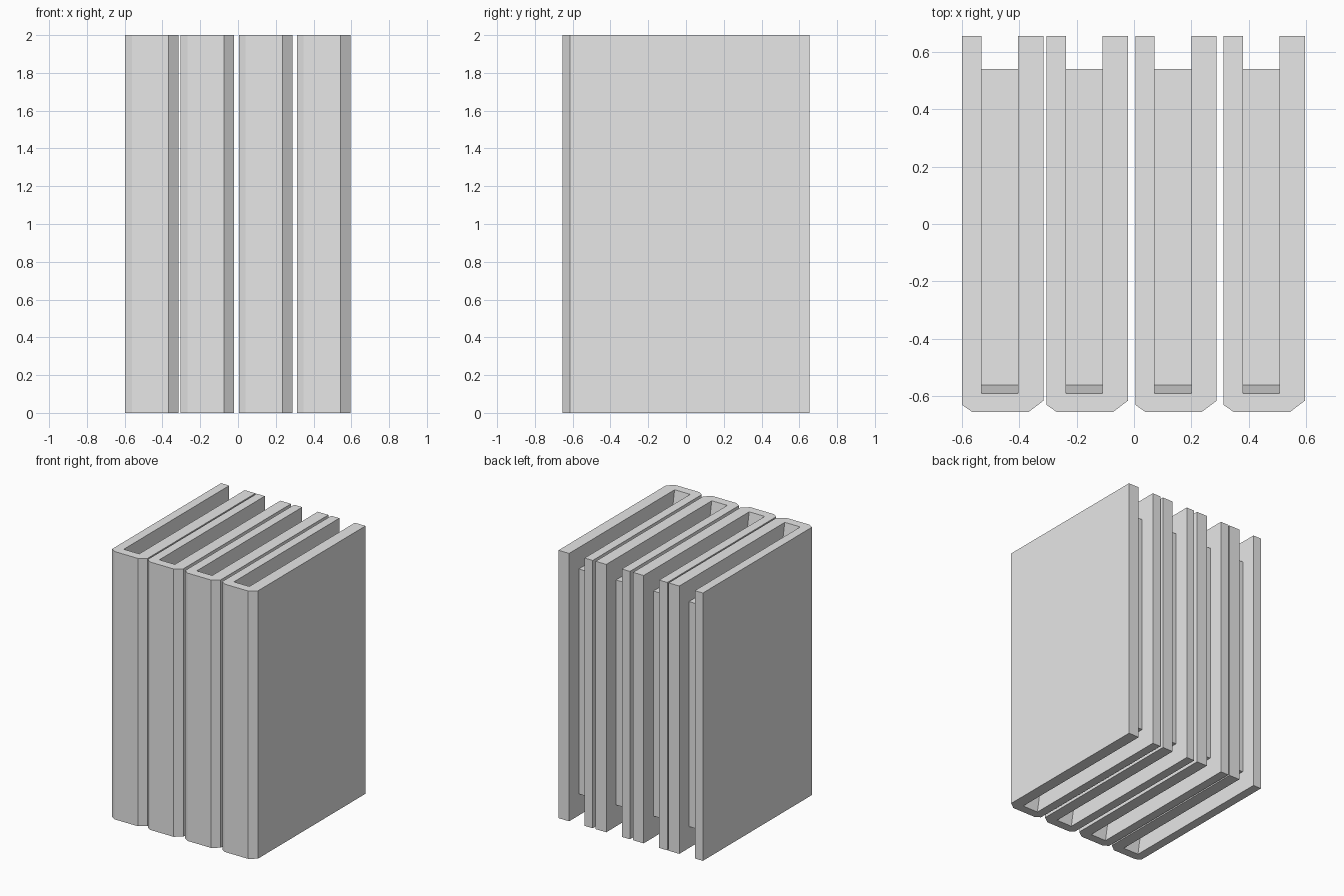
import bpy
import bmesh

# Remove the default cube
cube = bpy.data.objects.get("Cube")
if cube:
    bpy.data.objects.remove(cube, do_unlink=True)

# Single light grey for covers and pages
grey = bpy.data.materials.new("light_grey")
grey.use_nodes = True
colour = (0.8, 0.8, 0.8, 1.0)
grey.diffuse_color = colour
for node in grey.node_tree.nodes:
    if node.type == "BSDF_PRINCIPLED":
        node.inputs["Base Color"].default_value = colour


def prism(name, points, sweep):
    """Extrude a closed 3D outline along the sweep vector."""
    bm = bmesh.new()
    face = bm.faces.new([bm.verts.new(p) for p in points])
    result = bmesh.ops.extrude_face_region(bm, geom=[face], use_keep_orig=True)
    moved = [v for v in result["geom"] if isinstance(v, bmesh.types.BMVert)]
    bmesh.ops.translate(bm, verts=moved, vec=sweep)
    bmesh.ops.recalc_face_normals(bm, faces=bm.faces)
    mesh = bpy.data.meshes.new(name)
    bm.to_mesh(mesh)
    bm.free()
    mesh.materials.append(grey)
    obj = bpy.data.objects.new(name, mesh)
    bpy.context.collection.objects.link(obj)
    return obj


HEIGHT = 2.0
BACK, SPINE = 0.655, -0.655
WIDTH, INNER_L, INNER_R = 0.283, 0.067, 0.195
INNER_SPINE = -0.59

# U-shaped cover outline (x, y) with unequal spine bevels
cover = [
    (0, BACK), (0, -0.63), (0.036, SPINE), (0.23, SPINE),
    (WIDTH, -0.615), (WIDTH, BACK), (INNER_R, BACK),
    (INNER_R, INNER_SPINE), (INNER_L, INNER_SPINE), (INNER_L, BACK),
]

# Page block outline (y, z): recessed edges, flaring up to the spine
pages = [
    (0.54, 0.16), (0.54, 1.84), (-0.56, 1.84),
    (INNER_SPINE, HEIGHT), (INNER_SPINE, 0), (-0.56, 0.16),
]

# Row of four books
for i, left in enumerate((-0.598, -0.304, 0.005, 0.312), start=1):
    prism(f"book_cover_{i}", [(left + x, y, 0) for x, y in cover], (0, 0, HEIGHT))
    prism(f"book_pages_{i}", [(left + INNER_L, y, z) for y, z in pages],
          (INNER_R - INNER_L, 0, 0))
